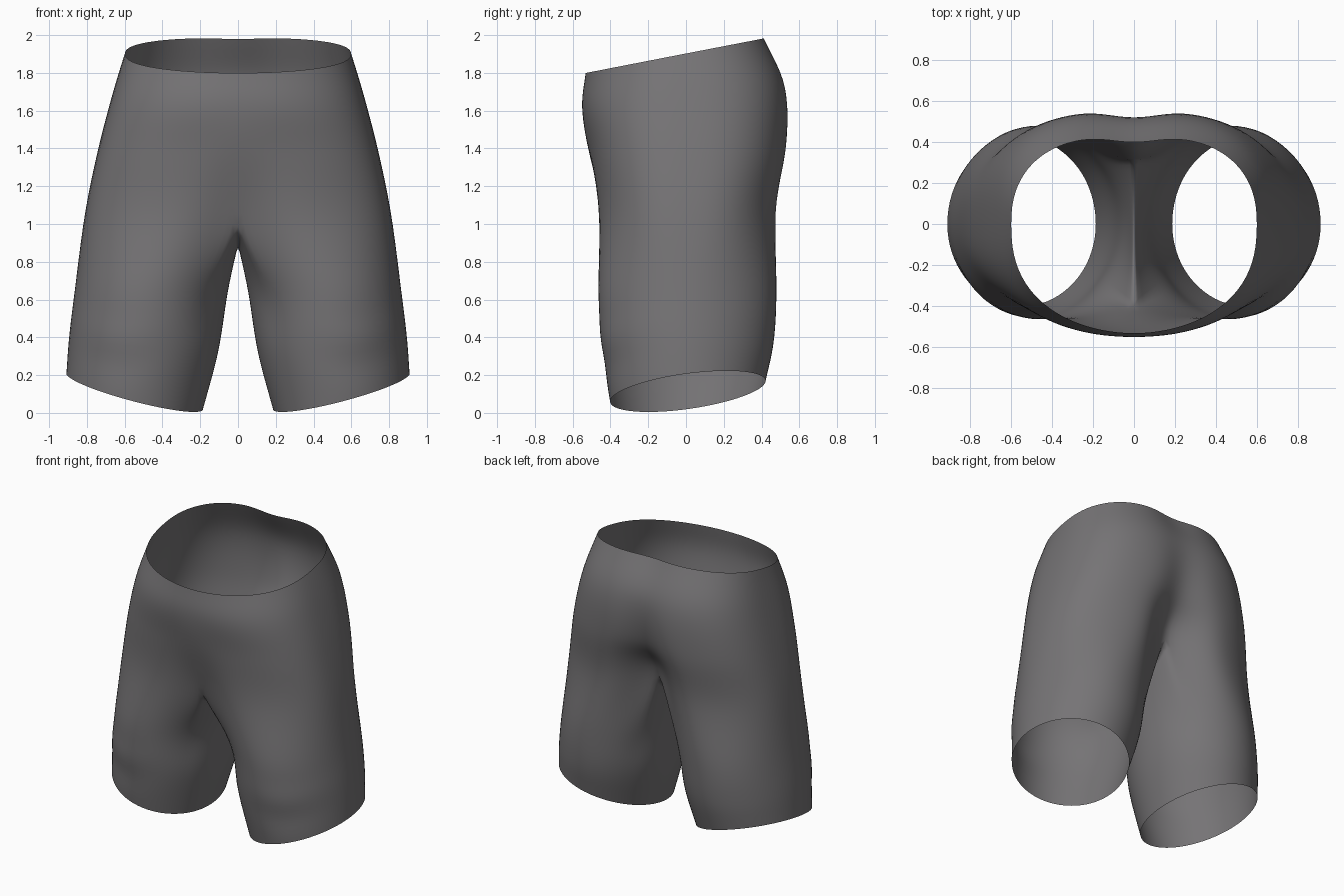
import bpy, bmesh
from math import sin, cos, pi, exp, radians
from mathutils import Vector

if "Cube" in bpy.data.objects:
    bpy.data.objects.remove(bpy.data.objects["Cube"])

OUTER, INNER, STEPS = 56, 24, 7      # columns outside / inside the leg, rows per span

# trunk sections: z at y=0, half width, front y, back y, front roundness, back roundness,
# front centre dip, back centre dip, slope along y
TRUNK = [
    (1.915, 0.595, -0.53, 0.42, 1.0, 0.68, 0.0, 0.03, 0.20),
    (1.67, 0.67, -0.55, 0.535, 0.9, 0.68, 0.0, 0.02, 0.10),
    (1.38, 0.745, -0.51, 0.545, 0.83, 0.71, 0.0, 0.07, 0.03),
    (1.05, 0.812, -0.485, 0.51, 0.8, 0.8, 0.075, 0.19, 0.0),
]
# leg sections: z, centre x, half width, front y, back y, slope along x, slope along y
LEGS = [
    (0.64, 0.460, 0.406, -0.465, 0.48, 0.0, 0.0),
    (0.36, 0.50, 0.395, -0.445, 0.465, 0.1, 0.03),
    (0.10, 0.55, 0.36, -0.40, 0.42, 0.27, 0.14),
]
CROTCH_LOW, CROTCH_FRONT, CROTCH_BACK = 0.89, 1.0, 1.12


def power(v, p):
    return (abs(v) ** p) * (1 if v >= 0 else -1)


def trunk_ring(sec, split=False):
    z, w, yf, yb, pf, pb, df, db, slope = sec
    ring = []
    for i in range(OUTER + 1):
        t = 2 * i / OUTER - 1
        a = pi / 2 * (1 - (1 - abs(t)) ** 1.4) * (1 if t >= 0 else -1)
        p = pf + (pb - pf) * i / OUTER
        x = w * max(cos(a), 0) ** p if 0 < i < OUTER else 0.0
        r = (-yf if t < 0 else yb)
        spread = 0.2 if split else 0.16
        dip = (df if t < 0 else db) * exp(-(x / spread) ** 2)
        y = power(sin(a), p) * (r - dip)
        zz = z + slope * y
        if split:
            end = CROTCH_FRONT if t < 0 else CROTCH_BACK
            zz += (end - z) * exp(-(x / 0.25) ** 2)
        ring.append(Vector((x, y, zz)))
    return ring


def crotch_line(front, back):
    line = []
    for j in range(1, INNER):
        y = back.y + (front.y - back.y) * j / INNER
        end = front if y < -0.1 else back
        k = abs((y + 0.1) / (end.y + 0.1)) ** 2.2
        line.append(Vector((0, y, CROTCH_LOW + (end.z - CROTCH_LOW) * k)))
    return line


def leg_ring(sec):
    z, cx, w, yf, yb, sx, sy = sec
    half = radians(140)
    angles = [-half + 2 * half * i / OUTER for i in range(OUTER + 1)]
    angles += [half + (2 * pi - 2 * half) * j / INNER for j in range(1, INNER)]
    ring = []
    for a in angles:
        dx = w * cos(a)
        y = sin(a) * (yb if sin(a) > 0 else -yf)
        ring.append(Vector((cx + dx, y, z + sx * dx + sy * y)))
    return ring


def spline(points):
    # smooth curve through the section points of one column
    pts = [2 * points[0] - points[1]] + points + [2 * points[-1] - points[-2]]
    out = []
    for k in range(1, len(pts) - 2):
        a, b, c, d = pts[k - 1:k + 3]
        for s in range(STEPS):
            t = s / STEPS
            out.append(0.5 * (2 * b + (c - a) * t + (2 * a - 5 * b + 4 * c - d) * t * t
                              + (3 * b - a - 3 * c + d) * t ** 3))
    return out + [points[-1].copy()]


def fold(p):
    # faint cloth folds that sag at the outer front of the leg
    n = Vector((p.x - 0.5, p.y, 0))
    if n.length < 0.05 or p.x < 0.1 or p.z > 1.0:
        return p
    arc = p.z - 0.33 - 0.8 * (p.x - 0.6) ** 2
    d = 0.007 * sin(arc * 20) * exp(-(arc / 0.2) ** 2 - ((p.x - 0.65) / 0.2) ** 2)
    return p + n.normalized() * d * max(0, -n.y / n.length)


# right half of the shorts: trunk rows shared with the leg, plus the inner leg
trunk = [trunk_ring(s, k == 3) for k, s in enumerate(TRUNK)]
legs = [leg_ring(s) for s in LEGS]
columns = [spline([r[i] for r in trunk + legs]) for i in range(OUTER + 1)]
inner = crotch_line(trunk[-1][0], trunk[-1][-1])
for j, p in enumerate(inner):
    columns.append(spline([p] + [r[OUTER + 1 + j] for r in legs]))

# keep the centre seam of the trunk exactly on the mirror plane
split_row = STEPS * (len(TRUNK) - 1)
for c in (columns[0], columns[OUTER]):
    for k in range(split_row + 1):
        c[k].x = 0
for c in columns:
    for p in c:
        p.x = max(p.x, 0)

bm = bmesh.new()
grid = [[bm.verts.new(fold(p)) for p in c] for c in columns]
for i in range(len(grid)):
    a, b = grid[i], grid[(i + 1) % len(grid)]
    rows = split_row + len(LEGS) * STEPS if i < OUTER else len(LEGS) * STEPS
    for k in range(1, rows + 1):
        bm.faces.new((a[-k], b[-k], b[-k - 1], a[-k - 1]))
bmesh.ops.recalc_face_normals(bm, faces=bm.faces)
mesh = bpy.data.meshes.new("shorts")
bm.to_mesh(mesh)
bm.free()

shorts = bpy.data.objects.new("shorts", mesh)
bpy.context.collection.objects.link(shorts)
mirror = shorts.modifiers.new("mirror", 'MIRROR')
mirror.use_axis[0] = True
mirror.merge_threshold = 0.0005
soften = shorts.modifiers.new("soften", 'SMOOTH')
soften.factor, soften.iterations = 0.5, 5
for poly in mesh.polygons:
    poly.use_smooth = True

# dark grey cloth
cloth = bpy.data.materials.new("dark_cloth")
cloth.diffuse_color = (0.18, 0.174, 0.18, 1)
cloth.use_nodes = True
cloth.node_tree.nodes["Principled BSDF"].inputs["Base Color"].default_value = cloth.diffuse_color
mesh.materials.append(cloth)
